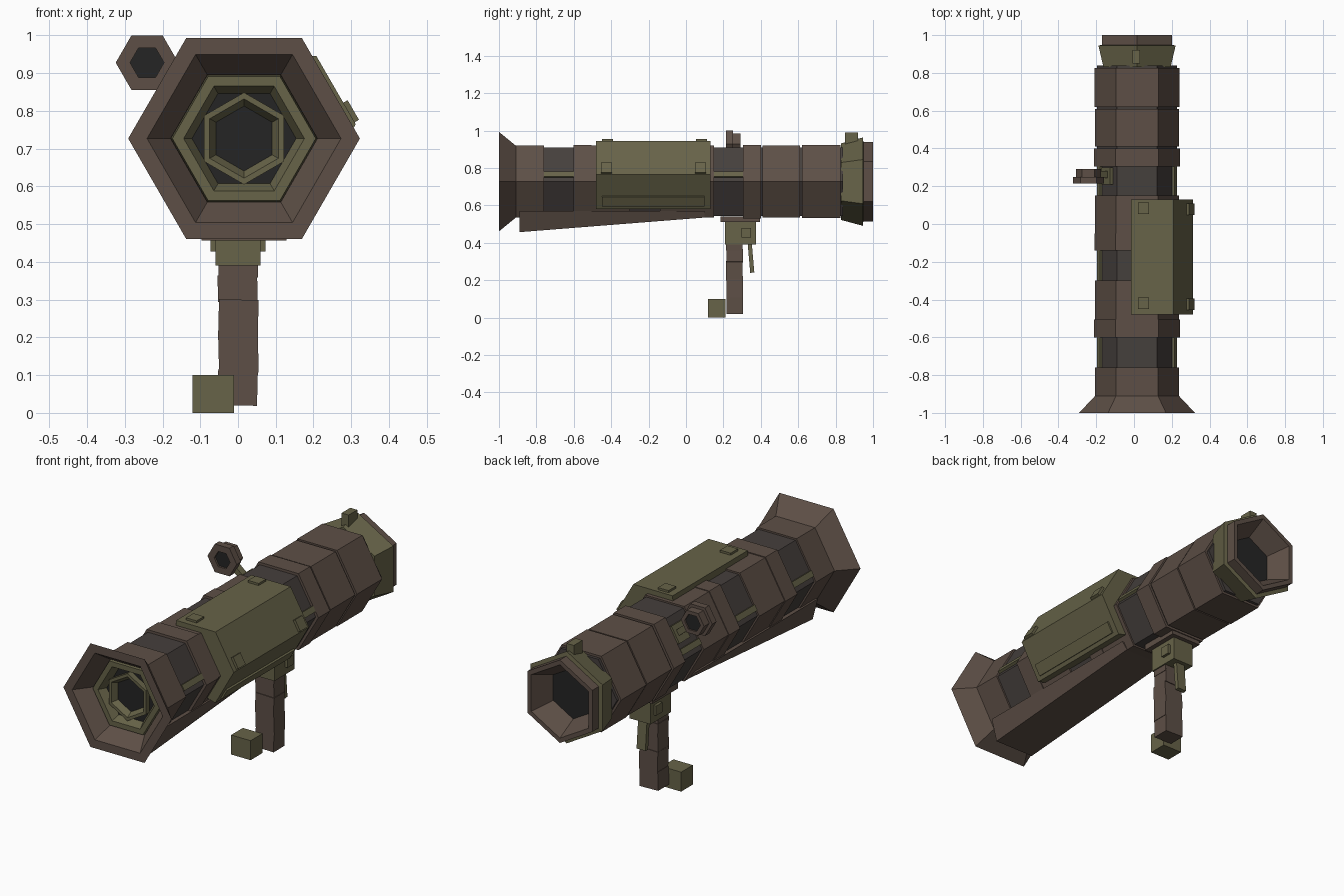
import bpy, bmesh, math
from mathutils import Matrix, Vector

if "Cube" in bpy.data.objects:
    bpy.data.objects.remove(bpy.data.objects["Cube"])

CX, CZ = 0.016, 0.727          # axis of the tube, which runs along y


def material(name, rgb):
    m = bpy.data.materials.new(name)
    m.diffuse_color = (*rgb, 1)
    m.use_nodes = True
    m.node_tree.nodes["Principled BSDF"].inputs["Base Color"].default_value = m.diffuse_color
    return m


BROWN = material("brown", (0.11, 0.078, 0.061))
OLIVE = material("olive", (0.135, 0.125, 0.065))
DARK = material("dark_brown", (0.06, 0.05, 0.046))
BLACK = material("black", (0.018, 0.018, 0.018))


def finish(name, bm, mat):
    bmesh.ops.recalc_face_normals(bm, faces=bm.faces)
    me = bpy.data.meshes.new(name)
    bm.to_mesh(me)
    bm.free()
    me.materials.append(mat)
    ob = bpy.data.objects.new(name, me)
    bpy.context.collection.objects.link(ob)
    return ob


def hex_lathe(name, profile, mat, c=(CX, CZ), turn=0, closed=False, caps=False):
    """Six-sided revolve of (y, radius) points about an axis along y."""
    bm = bmesh.new()
    rings = []
    for y, r in profile:
        a = [math.radians(60 * i + turn) for i in range(6)]
        rings.append([bm.verts.new((c[0] + r * math.cos(t), y, c[1] + r * math.sin(t))) for t in a])
    pairs = list(zip(rings, rings[1:])) + ([(rings[-1], rings[0])] if closed else [])
    for p, q in pairs:
        for i in range(6):
            j = (i + 1) % 6
            bm.faces.new((p[i], p[j], q[j], q[i]))
    if caps:
        bm.faces.new(rings[0])
        bm.faces.new(rings[-1])
    return finish(name, bm, mat)


def loft(name, sections, mat):
    """Solid through matching cross-sections, each a list of 3D points."""
    bm = bmesh.new()
    rings = [[bm.verts.new(p) for p in s] for s in sections]
    for p, q in zip(rings, rings[1:]):
        for i in range(len(p)):
            j = (i + 1) % len(p)
            bm.faces.new((p[i], p[j], q[j], q[i]))
    bm.faces.new(rings[0])
    bm.faces.new(rings[-1])
    return finish(name, bm, mat)


def box(name, centre, size, mat, rot=0, axis='Y'):
    bm = bmesh.new()
    bmesh.ops.create_cube(bm, size=1, matrix=Matrix.Translation(centre)
                          @ Matrix.Rotation(math.radians(rot), 4, axis)
                          @ Matrix.Diagonal((*size, 1)))
    return finish(name, bm, mat)


# Tube core and the brown sleeves around it
hex_lathe("tube_core", [(-0.85, 0.212), (0.84, 0.212)], DARK, caps=True)
sleeves = [(-0.602, -0.505, 0.227), (-0.505, -0.30, 0.222), (-0.14, -0.05, 0.226),
           (-0.05, 0.15, 0.222), (0.305, 0.40, 0.227), (0.41, 0.61, 0.222), (0.62, 0.825, 0.225)]
for i, (a, b, r) in enumerate(sleeves):
    hex_lathe(f"sleeve_{i + 1}", [(a, 0.205), (a, r), (b, r), (b, 0.205)], BROWN)

# Flared front end with its recessed bore
hex_lathe("front_flare", [(-0.76, 0.2), (-0.76, 0.222), (-0.91, 0.222), (-1, 0.307),
                          (-1, 0.257), (-0.92, 0.195), (-0.87, 0.19)], BROWN)
hex_lathe("bore_back", [(-0.89, 0.20), (-0.86, 0.20)], BLACK, caps=True)
hex_lathe("bore_outer_ring", [(-0.89, 0.197), (-0.93, 0.19), (-0.93, 0.16), (-0.89, 0.138)], OLIVE, closed=True)
hex_lathe("bore_inner_ring", [(-0.885, 0.122), (-0.92, 0.122), (-0.92, 0.105), (-0.885, 0.083)],
          OLIVE, turn=30, closed=True)

# Rear collar, turned by half a side
hex_lathe("rear_collar", [(0.83, 0.1), (0.83, 0.205), (0.945, 0.236), (0.95, 0.20)], OLIVE, turn=30)
hex_lathe("rear_muzzle", [(0.93, 0.213), (1, 0.213), (1, 0.188), (0.89, 0.13)], BROWN, turn=30)
hex_lathe("rear_bore_back", [(0.885, 0.135), (0.892, 0.135)], BLACK, turn=30, caps=True)
box("rear_sight", (0.013, 0.885, 0.94), (0.04, 0.07, 0.1), OLIVE)

# Olive rails on the side corners of the dark sections
for y0, y1 in ((-0.76, -0.60), (-0.30, -0.14), (0.15, 0.305)):
    for s in (-1, 1):
        box("side_rail", (CX + s * 0.196, (y0 + y1) / 2, 0.763), (0.03, y1 - y0, 0.02), OLIVE, s * 60)

# Equipment housing wrapping the right upper side
profile = [(-0.018, 0.88), (-0.015, 0.945), (0.208, 0.945), (0.312, 0.765), (0.207, 0.58), (0.14, 0.60), (0.1, 0.85)]
loft("housing", [[(x, y, z) for x, z in profile] for y in (-0.48, 0.13)], OLIVE)
box("housing_panel", (0.234, -0.175, 0.622), (0.012, 0.55, 0.06), OLIVE, 30)
for y in (-0.42, 0.083):
    box("top_clip", (0.05, y, 0.948), (0.06, 0.06, 0.016), OLIVE)
    box("side_clip", (0.296, y - 0.005, 0.797), (0.022, 0.06, 0.06), OLIVE, -30)

# Tapering keel under the tube
keel = [(-0.89, 0.457, 0.112), (0.10, 0.535, 0.112)]
loft("keel", [[(CX - w, y, z), (CX + w, y, z), (CX + w + 0.03, y, 0.57), (CX - w - 0.03, y, 0.57)]
              for y, z, w in keel], BROWN)

# Grip mount, trigger, segmented handle and foot block
box("grip_base", (0, 0.29, 0.525), (0.17, 0.21, 0.03), BROWN)
box("grip_mount", (0, 0.291, 0.455), (0.12, 0.165, 0.13), OLIVE)
box("grip_mount_clip", (0, 0.322, 0.453), (0.147, 0.05, 0.05), OLIVE)
box("trigger", (0, 0.347, 0.325), (0.05, 0.022, 0.17), OLIVE, 5, 'X')
segments = [(0.36, 0.41, 0.001, 0.0), (0.295, 0.365, -0.001, 0.003), (0.20, 0.30, 0.001, -0.001),
            (0.105, 0.22, 0.001, 0.002), (0.02, 0.115, -0.001, 0.002)]
for i, (a, b, dx, dy) in enumerate(segments):
    box(f"handle_{i + 1}", (dx, 0.258 + dy, (a + b) / 2), (0.105, 0.088, b - a), BROWN, 1.5 * (-1) ** i)
box("foot_block", (-0.066, 0.165, 0.05), (0.11, 0.095, 0.1), OLIVE)

# Side sight: hexagonal eyepiece on an arm
S = (-0.241, 0.928)
hex_lathe("sight_tube", [(0.215, 0.083), (0.25, 0.083), (0.25, 0.066), (0.292, 0.066), (0.292, 0.045),
                         (0.215, 0.045)], BROWN, c=S, closed=True)
hex_lathe("sight_lens", [(0.225, 0.05), (0.284, 0.05)], BLACK, c=S, caps=True)
box("sight_arm", (-0.165, 0.262, 0.862), (0.12, 0.035, 0.03), OLIVE, 40)
box("sight_mount", (-0.137, 0.255, 0.838), (0.03, 0.09, 0.09), OLIVE, 30)
